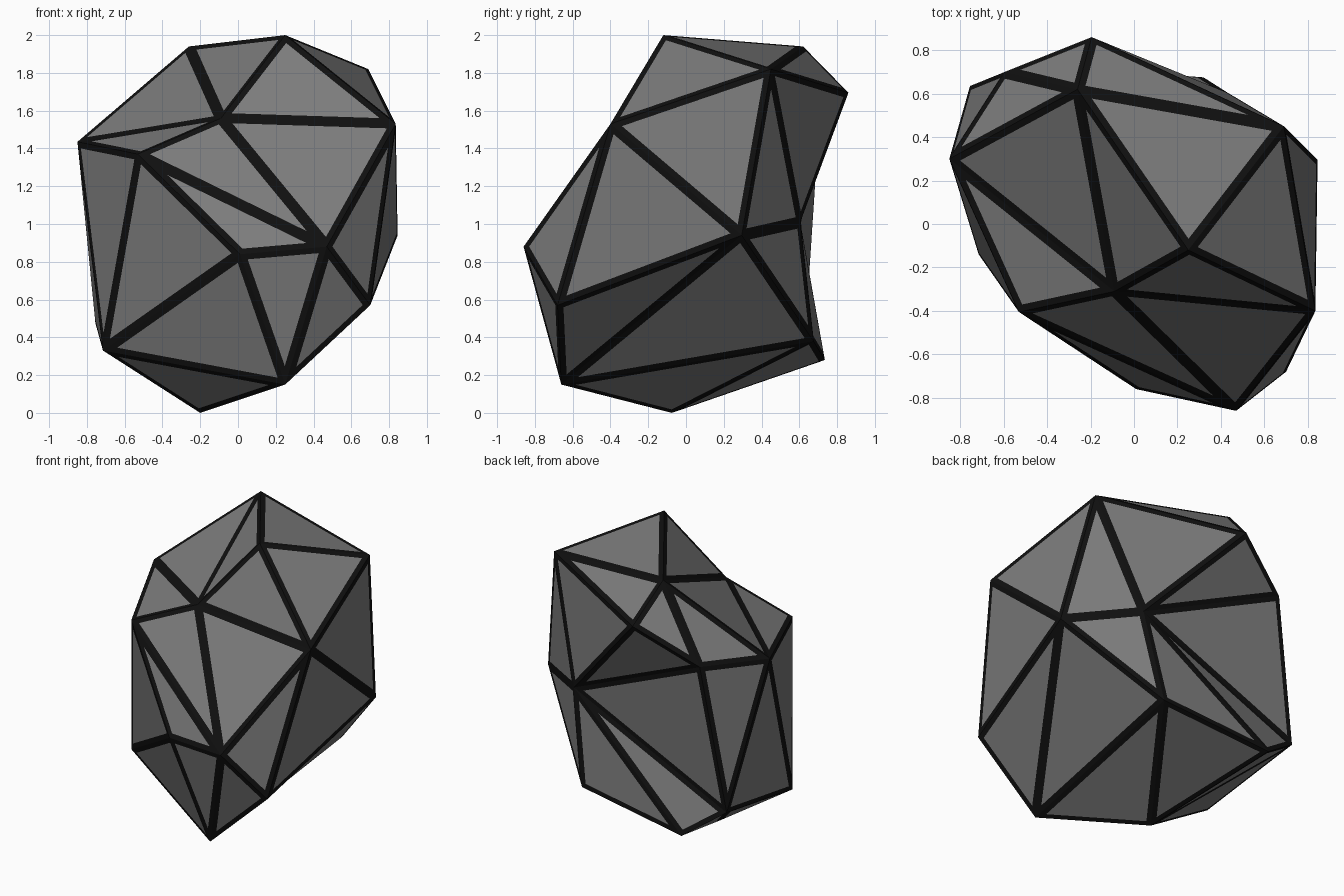
import bpy, bmesh

if "Cube" in bpy.data.objects:
    bpy.data.objects.remove(bpy.data.objects["Cube"])

# Corner points of the faceted rock
P = {
    'A': (.25, -.12, 2.0), 'B': (-.26, .62, 1.94), 'C': (.69, .45, 1.82), 'D': (.835, -.40, 1.53),
    'E': (-.85, .30, 1.435), 'F': (-.09, -.31, 1.56), 'G': (-.53, -.405, 1.37), 'H': (.47, -.86, .88),
    'I': (.01, -.76, .84), 'J': (-.715, -.14, .33), 'K': (.25, -.66, .15), 'L': (-.20, -.075, 0),
    'M': (.70, -.68, .57), 'N': (.845, .295, .94), 'O': (-.195, .86, 1.695), 'P': (.43, .605, 1.01),
    'Q': (.32, .675, .38), 'R': (-.48, .735, .28), 'T': (-.595, .70, 1.46), 'U': (-.755, .635, .475),
}

# Triangle fans: hub corner followed by its ring (closed rings repeat the start)
FANS = ("F ABEGHDA", "N DCPQKMD", "U TPRLJET", "O CBTPC", "I GHKJG",
        "L JKQR", "A DCB", "H DMK", "B TE", "P QR", "E JG")


def material(name, v):
    m = bpy.data.materials.new(name)
    m.diffuse_color = (v, v, v, 1)
    m.use_nodes = True
    m.node_tree.nodes["Principled BSDF"].inputs["Base Color"].default_value = m.diffuse_color
    return m


bm = bmesh.new()
verts = {k: bm.verts.new(co) for k, co in P.items()}
for fan in FANS:
    hub, ring = fan.split()
    for a, b in zip(ring, ring[1:]):
        bm.faces.new((verts[hub], verts[a], verts[b]))
bmesh.ops.recalc_face_normals(bm, faces=bm.faces)

# Black bands along every edge, made by insetting each facet
rim = bmesh.ops.inset_individual(bm, faces=bm.faces[:], thickness=.031,
                                 depth=0, use_even_offset=True)
for f in rim['faces']:
    f.material_index = 1

mesh = bpy.data.meshes.new("rock")
bm.to_mesh(mesh)
bm.free()
mesh.materials.append(material("stone_grey", .2))
mesh.materials.append(material("edge_black", .005))
rock = bpy.data.objects.new("rock", mesh)
bpy.context.collection.objects.link(rock)
